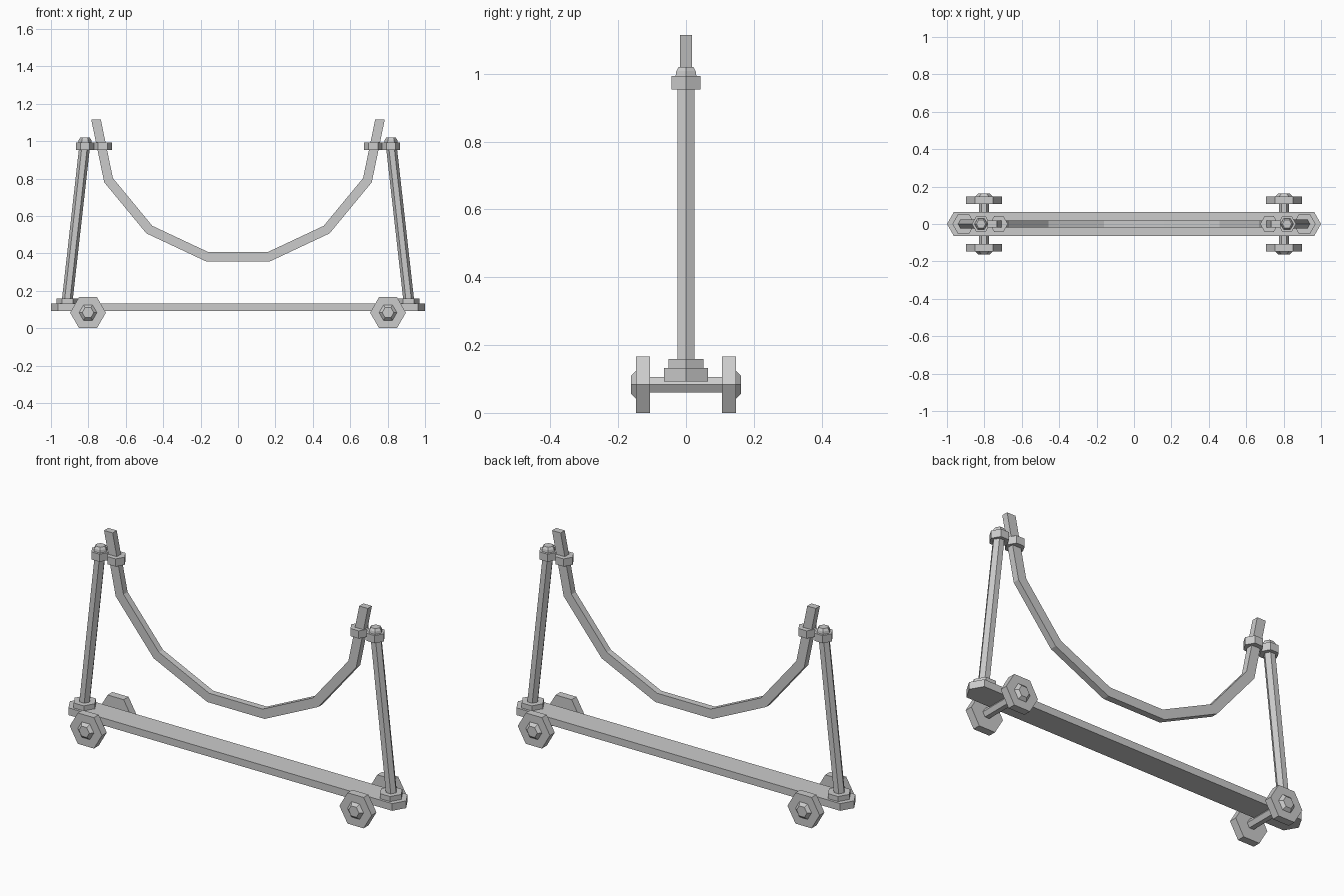
import bpy, math
from mathutils import Vector

if "Cube" in bpy.data.objects:
    bpy.data.objects.remove(bpy.data.objects["Cube"])


def mesh(name, verts, faces):
    me = bpy.data.meshes.new(name)
    me.from_pydata(verts, [], faces)
    me.validate()
    ob = bpy.data.objects.new(name, me)
    bpy.context.collection.objects.link(ob)
    # consistent outward normals
    import bmesh
    bm = bmesh.new()
    bm.from_mesh(me)
    bmesh.ops.recalc_face_normals(bm, faces=bm.faces)
    bm.to_mesh(me)
    bm.free()
    return ob


def loft(name, rings):
    """Skin a list of equal-length rings and cap both ends."""
    n = len(rings[0])
    verts = [v for ring in rings for v in ring]
    faces = [(k * n + i, k * n + (i + 1) % n, (k + 1) * n + (i + 1) % n, (k + 1) * n + i)
             for k in range(len(rings) - 1) for i in range(n)]
    faces += [tuple(range(n)), tuple(range(len(verts) - n, len(verts)))]
    return mesh(name, verts, faces)


def hexagon(x, y, z, r, axis='Z'):
    pts = [(r * math.cos(i * math.pi / 3), r * math.sin(i * math.pi / 3)) for i in range(6)]
    if axis == 'Z':
        return [(x + a, y + b, z) for a, b in pts]
    return [(x + a, y, z + b) for a, b in pts]


# base: hexagon stretched along x
def base_ring(z):
    return [(x + math.copysign(0.925, x), y, z) for x, y, _ in hexagon(0, 0, 0, 0.075)]


loft("base_plank", [base_ring(0.093), base_ring(0.132)])

WHEEL_X, WHEEL_Z = 0.802, 0.083
for s, side in ((-1, "left"), (1, "right")):
    # leaning post with foot flange and top cap
    loft(side + "_foot_flange", [hexagon(s * 0.911, 0, z, 0.06) for z in (0.13, 0.159)])
    loft(side + "_post", [hexagon(s * 0.915, 0, 0.13, 0.029), hexagon(s * 0.818, 0, 0.99, 0.029)])
    loft(side + "_post_collar", [hexagon(s * 0.818, 0, z, 0.049) for z in (0.953, 0.994)])
    loft(side + "_post_cap", [hexagon(s * 0.818, 0, z, r)
                              for z, r in ((0.99, 0.036), (1.008, 0.033), (1.02, 0.025))])
    # collar gripping the sling
    loft(side + "_sling_collar", [hexagon(s * 0.723, 0, z, 0.049) for z in (0.953, 0.994)])
    # axle with wheels and tapered hub nuts
    loft(side + "_axle", [hexagon(s * WHEEL_X, y, WHEEL_Z, 0.026, 'Y') for y in (-0.12, 0.12)])
    for t, end in ((-1, "front"), (1, "back")):
        loft(f"{side}_{end}_wheel",
             [hexagon(s * WHEEL_X, t * y, WHEEL_Z, 0.0958, 'Y') for y in (0.106, 0.147)])
        loft(f"{side}_{end}_hub_nut",
             [hexagon(s * WHEEL_X, t * y, WHEEL_Z, r, 'Y') for y, r in ((0.145, 0.05), (0.162, 0.031))])

# hanging sling: rectangular bar mitred along a bent path
half = [(0.759, 1.115), (0.692, 0.791), (0.474, 0.527), (0.165, 0.382)]
path = [Vector((-x, z)) for x, z in half] + [Vector(p) for p in reversed(half)]
W, D = 0.025, 0.0175
rings = []
for i, p in enumerate(path):
    a = (path[i] - path[i - 1]).normalized() if i > 0 else None
    b = (path[i + 1] - path[i]).normalized() if i < len(path) - 1 else None
    if a is None or b is None:
        m = Vector((W / abs((a or b).y), 0)) * (1 if a is None else -1)  # level cut ends
    else:
        na, nb = Vector((-a.y, a.x)), Vector((-b.y, b.x))
        m = (na + nb).normalized()
        m *= W / m.dot(na)
    rings.append([(p.x + k * m.x, y, p.y + k * m.y)
                  for k, y in ((1, -D), (1, D), (-1, D), (-1, -D))])
loft("hanging_sling", rings)
